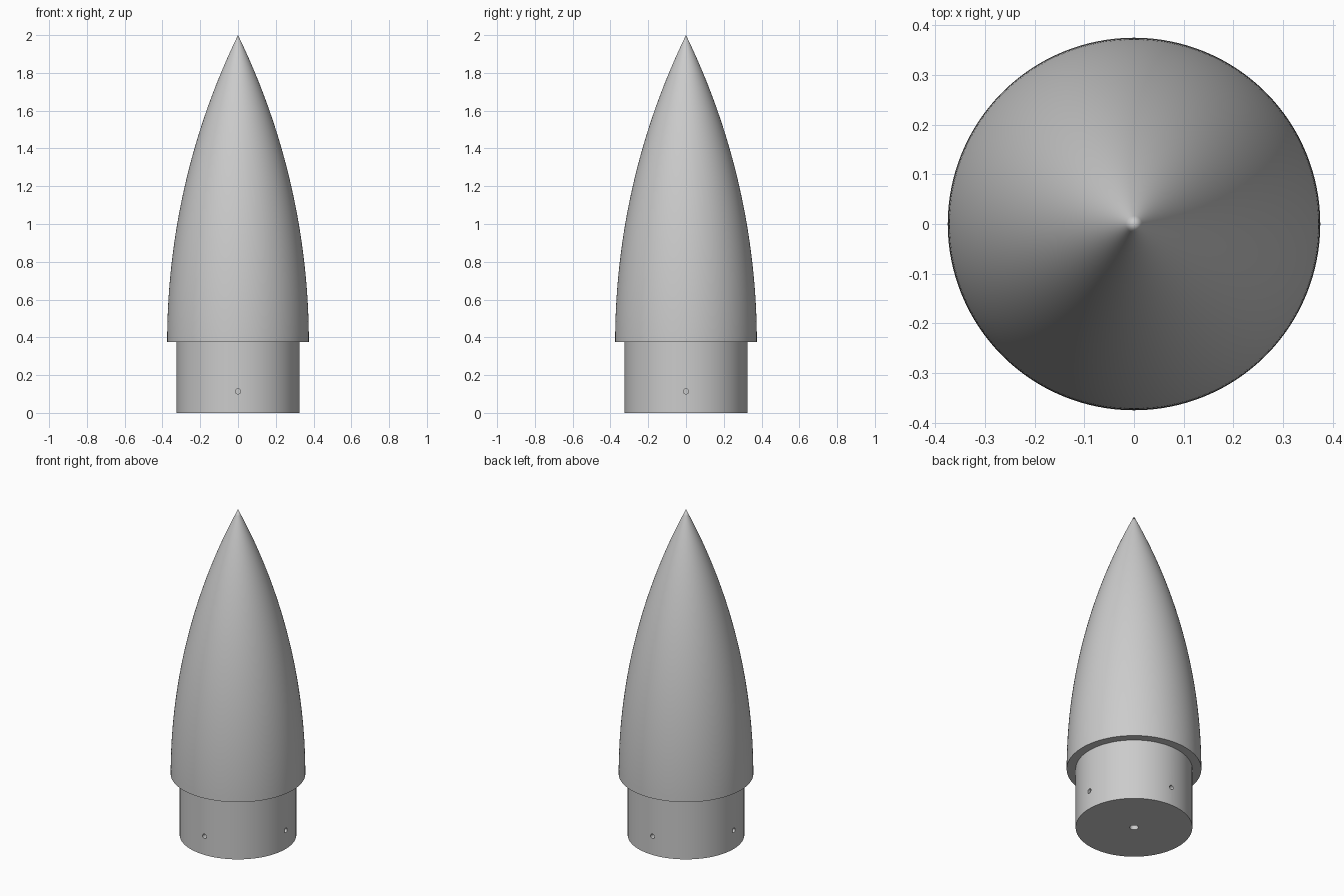
import bpy, bmesh, math
from mathutils import Matrix, Vector

if "Cube" in bpy.data.objects:
    bpy.data.objects.remove(bpy.data.objects["Cube"], do_unlink=True)

BASE_R, SHOULDER_R = 0.375, 0.325
JOINT_Z, TIP_Z = 0.375, 2.0
SEGMENTS = 128

grey = bpy.data.materials.new("matte grey")
grey.use_nodes = True
grey.diffuse_color = (0.6, 0.6, 0.6, 1)
grey.node_tree.nodes["Principled BSDF"].inputs["Base Color"].default_value = grey.diffuse_color


def add_object(name, bm):
    bmesh.ops.recalc_face_normals(bm, faces=bm.faces)
    mesh = bpy.data.meshes.new(name)
    bm.to_mesh(mesh)
    bm.free()
    mesh.materials.append(grey)
    obj = bpy.data.objects.new(name, mesh)
    bpy.context.collection.objects.link(obj)
    return obj


def revolve(name, profile):
    """Spin a (radius, height) profile around the z axis."""
    bm = bmesh.new()
    verts = [bm.verts.new((r, 0, z)) for r, z in profile]
    edges = [bm.edges.new(pair) for pair in zip(verts, verts[1:])]
    bmesh.ops.spin(bm, geom=verts + edges, cent=(0, 0, 0), axis=(0, 0, 1),
                   angle=math.tau, steps=SEGMENTS)
    bmesh.ops.remove_doubles(bm, verts=bm.verts, dist=1e-5)
    return add_object(name, bm)


def drill(obj, centre, direction, radius, depth):
    """Cut a blind round hole reaching depth on both sides of centre."""
    bm = bmesh.new()
    turn = Vector(direction).to_track_quat('Z', 'Y').to_matrix().to_4x4()
    bmesh.ops.create_cone(bm, cap_ends=True, segments=24, radius1=radius,
                          radius2=radius, depth=2 * depth,
                          matrix=Matrix.Translation(centre) @ turn)
    cutter = add_object("hole_cutter", bm)
    cutter.hide_render = True
    mod = obj.modifiers.new("hole", 'BOOLEAN')
    mod.operation, mod.solver, mod.object = 'DIFFERENCE', 'EXACT', cutter
    select(obj)
    bpy.ops.object.modifier_apply(modifier=mod.name)
    bpy.data.objects.remove(cutter, do_unlink=True)


def select(obj):
    bpy.ops.object.select_all(action='DESELECT')
    obj.select_set(True)
    bpy.context.view_layer.objects.active = obj


# Nose: tangent ogive with a flat step down to the shoulder
length = TIP_Z - JOINT_Z
rho = (BASE_R ** 2 + length ** 2) / (2 * BASE_R)
steps = 48
ogive = [(SHOULDER_R, JOINT_Z)]
for i in range(steps):
    h = length * i / steps
    ogive.append((math.sqrt(rho ** 2 - h ** 2) + BASE_R - rho, JOINT_Z + h))
ogive.append((0, TIP_Z))
nose = revolve("nose_cone", ogive)

# Shoulder: solid plug that slides into the body tube
shoulder = revolve("shoulder", [(0, 0), (SHOULDER_R, 0),
                                (SHOULDER_R, JOINT_Z), (0, JOINT_Z)])

# Four radial fixing holes and one axial hole in the base
for k in range(4):
    a = k * math.pi / 2
    out = Vector((math.cos(a), math.sin(a), 0))
    drill(shoulder, out * SHOULDER_R + Vector((0, 0, 0.114)), out, 0.014, 0.1)
drill(shoulder, Vector((0, 0, 0)), (0, 0, 1), 0.025, 0.25)

for part in (nose, shoulder):
    select(part)
    bpy.ops.object.shade_smooth_by_angle(angle=math.radians(30))
